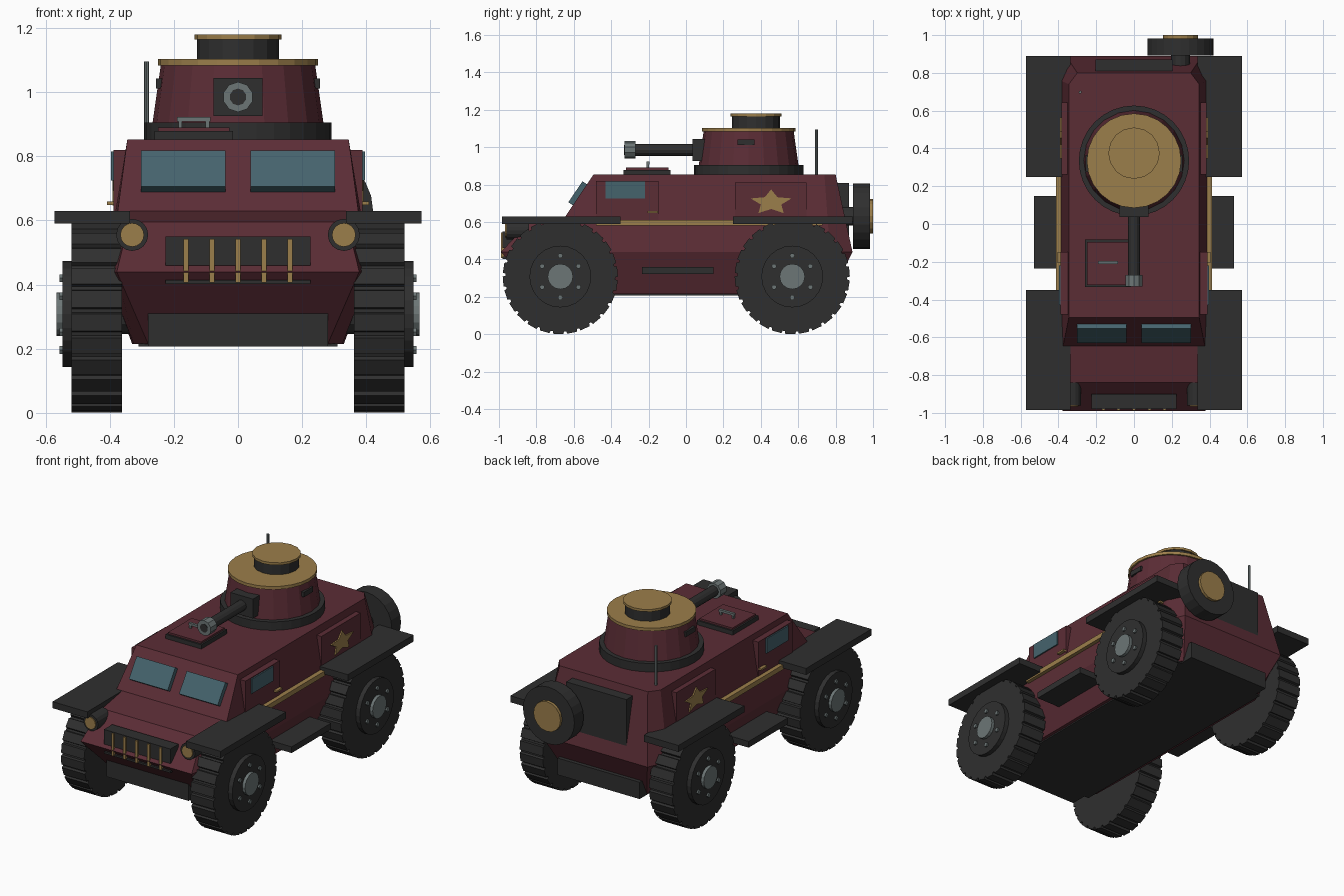
import bpy, bmesh, math
from mathutils import Matrix, Vector

if "Cube" in bpy.data.objects:
    bpy.data.objects.remove(bpy.data.objects["Cube"])


def material(name, rgb):
    m = bpy.data.materials.new(name)
    m.diffuse_color = (*rgb, 1)
    m.use_nodes = True
    m.node_tree.nodes["Principled BSDF"].inputs["Base Color"].default_value = m.diffuse_color
    return m


RED = material("maroon_paint", (0.105, 0.026, 0.036))
DARK = material("dark_rubber", (0.028, 0.028, 0.028))
GOLD = material("brass_gold", (0.33, 0.21, 0.07))
GLASS = material("teal_glass", (0.06, 0.125, 0.152))
STEEL = material("grey_steel", (0.15, 0.18, 0.18))


def finish(bm, name, mat):
    bmesh.ops.recalc_face_normals(bm, faces=bm.faces[:])
    me = bpy.data.meshes.new(name)
    bm.to_mesh(me)
    bm.free()
    me.materials.append(mat)
    ob = bpy.data.objects.new(name, me)
    bpy.context.collection.objects.link(ob)
    return ob


def box(name, x, y, z, mat, rot_x=0.0):
    """Box from (min, max) ranges, optionally tilted about its own x axis."""
    bm = bmesh.new()
    bmesh.ops.create_cube(bm, size=1)
    size = [r[1] - r[0] for r in (x, y, z)]
    mid = [(r[1] + r[0]) / 2 for r in (x, y, z)]
    bm.transform(Matrix.Translation(mid) @ Matrix.Rotation(rot_x, 4, 'X')
                 @ Matrix.Diagonal((*size, 1)))
    return finish(bm, name, mat)


def cyl(name, axis, a, b, c1, c2, r, mat, n=24, r2=None):
    """Cylinder from a to b along an axis; c1, c2 are the other two coordinates."""
    bm = bmesh.new()
    bmesh.ops.create_cone(bm, cap_ends=True, segments=n, radius1=r,
                          radius2=r if r2 is None else r2, depth=b - a)
    m = (a + b) / 2
    if axis == 'X':
        rot, pos = Matrix.Rotation(math.pi / 2, 4, 'Y'), (m, c1, c2)
    elif axis == 'Y':
        rot, pos = Matrix.Rotation(-math.pi / 2, 4, 'X'), (c1, m, c2)
    else:
        rot, pos = Matrix.Identity(4), (c1, c2, m)
    bm.transform(Matrix.Translation(pos) @ rot)
    return finish(bm, name, mat)


def prism_x(name, outline, x0, x1, mat):
    """Extrude a (y, z) outline along x."""
    bm = bmesh.new()
    f = bm.faces.new([bm.verts.new((x0, y, z)) for y, z in outline])
    ext = bmesh.ops.extrude_face_region(bm, geom=[f])
    bmesh.ops.translate(bm, vec=(x1 - x0, 0, 0),
                        verts=[v for v in ext["geom"] if isinstance(v, bmesh.types.BMVert)])
    return finish(bm, name, mat)


def span(s, a, b):
    return tuple(sorted((s * a, s * b)))


# Hull: stations front to back, each with bottom, waist and top point
stations = [
    [(.28, -.80, .215), (.378, -.99, .44), (.34, -.84, .595)],
    [(.325, -.72, .215), (.414, -.80, .44), (.375, -.645, .63)],
    [(.33, -.50, .215), (.414, -.50, .44), (.345, -.495, .853)],
    [(.33, .70, .215), (.414, .77, .44), (.345, .74, .853)],
    [(.28, .78, .215), (.36, .89, .44), (.30, .80, .853)],
]
bm = bmesh.new()
rings = []
for st in stations:
    pts = st + [(-x, y, z) for x, y, z in reversed(st)]
    rings.append([bm.verts.new(p) for p in pts])
for a, b in zip(rings, rings[1:]):
    for i in range(6):
        j = (i + 1) % 6
        bm.faces.new((a[i], a[j], b[j], b[i]))
for r in (rings[0], rings[-1]):
    bm.faces.new((r[0], r[1], r[4], r[5]))
    bm.faces.new((r[1], r[2], r[3], r[4]))
finish(bm, "hull", RED)

# Underside and bumpers
box("belly_plate", (-.31, .31), (-.78, .76), (.207, .217), DARK)
box("front_bumper", (-.28, .28), (-.88, -.74), (.207, .31), DARK)
box("rear_bumper", (-.28, .28), (.72, .85), (.207, .31), DARK)

# Grille with brass bars
box("grille", (-.226, .226), (-.98, -.90), (.46, .55), DARK)
box("grille_sill", (-.226, .226), (-.98, -.93), (.402, .414), DARK)
for i in range(5):
    x = (i - 2) * .0813
    box("grille_bar", (x - .008, x + .008), (-.988, -.95), (.407, .543), GOLD)

# Windscreens lying on the sloped front
tilt = -math.atan2(.15, .223)
for s in (-1, 1):
    box("windscreen", span(s, .039, .302), (-.594, -.562), (.685, .82), GLASS, tilt)

# Parts mirrored left and right
for s in (-1, 1):
    box("front_fender", span(s, .336, .572), (-.985, -.35), (.59, .63), DARK)
    box("rear_fender", span(s, .336, .572), (.25, .89), (.59, .63), DARK)
    box("running_board", span(s, .34, .53), (-.235, .148), (.322, .36), DARK)
    box("side_trim", span(s, .36, .414), (-.48, .73), (.58, .61), GOLD)
    box("front_door", span(s, .34, .388), (-.48, -.148), (.60, .82), RED)
    box("side_window", span(s, .38, .396), (-.43, -.22), (.725, .815), GLASS)
    box("door_handle", span(s, .38, .408), (-.205, -.15), (.648, .659), GOLD)
    box("rear_panel", span(s, .34, .384), (.262, .643), (.60, .81), RED)
    star = []
    for k in range(10):
        r = 1 if k % 2 == 0 else .5
        t = math.pi / 2 + k * math.pi / 5
        star.append((.455 + .115 * r * math.cos(t), .704 + .07 * r * math.sin(t)))
    prism_x("side_star", star, s * .383, s * .392, GOLD)
    cyl("headlight", 'Y', -.96, -.84, s * .33, .555, .05, DARK, 16)
    cyl("headlight_lens", 'Y', -.967, -.95, s * .33, .555, .037, GOLD, 16)


def wheel(s, cy, cz=.308):
    # Tyre outline with raised tread lugs
    n, outline = 26, []
    for k in range(n):
        for frac, r in ((0, .308), (.72, .308), (.78, .294), (.94, .294)):
            t = (k + frac) * 2 * math.pi / n
            outline.append((cy + r * math.cos(t), cz + r * math.sin(t)))
    prism_x("tyre", outline, s * .362, s * .519, DARK)
    cyl("wheel_disc", 'X', *span(s, .50, .547), cy, cz, .165, DARK, 24)
    cyl("wheel_hub", 'X', *span(s, .53, .566), cy, cz, .068, STEEL, 16)
    for k in range(6):
        t = math.pi / 2 + k * math.pi / 3
        cyl("wheel_bolt", 'X', *span(s, .54, .557), cy + .112 * math.cos(t),
            cz + .112 * math.sin(t), .014, STEEL, 6)


for cy in (-.672, .568):
    cyl("axle", 'X', -.40, .40, cy, .308, .062, DARK, 12)
    for s in (-1, 1):
        wheel(s, cy)

# Turret
TY = .335
cyl("turret_ring", 'Z', .845, .905, 0, TY, .292, DARK, 32)
cyl("turret_body", 'Z', .90, 1.09, 0, TY, .267, RED, 20, .24)
cyl("turret_lid", 'Z', 1.084, 1.103, 0, TY, .25, GOLD, 24)
cyl("cupola", 'Z', 1.10, 1.167, 0, .375, .128, DARK, 16)
cyl("cupola_lid", 'Z', 1.165, 1.18, 0, .375, .136, GOLD, 16)
for s in (-1, 1):
    box("vision_slit", span(s, .22, .256), (.275, .365), (1.012, 1.042), DARK)

# Gun
box("gun_mantlet", (-.077, .077), (.036, .16), (.925, 1.044), DARK)
cyl("gun_barrel", 'Y', -.30, .06, 0, .985, .032, DARK, 12)
cyl("gun_muzzle", 'Y', -.33, -.27, 0, .985, .047, STEEL, 10)
cyl("gun_bore", 'Y', -.332, -.31, 0, .985, .026, DARK, 10)

# Roof hatch and antenna
box("hatch_base", (-.26, -.016), (-.333, -.083), (.845, .879), DARK)
box("hatch_lid", (-.25, -.026), (-.322, -.094), (.875, .89), RED)
box("hatch_handle", (-.19, -.085), (-.212, -.196), (.908, .922), STEEL)
for x in (-.18, -.095):
    box("handle_post", (x - .006, x + .006), (-.21, -.198), (.885, .912), STEEL)
cyl("antenna", 'Z', .84, 1.095, -.285, .698, .008, STEEL, 8)

# Rear door and spare wheel
box("rear_door", (-.205, .205), (.80, .872), (.47, .807), DARK)
cyl("spare_wheel", 'Y', .893, .983, .246, .631, .175, DARK, 24)
cyl("spare_mount", 'Y', .82, .90, .246, .631, .05, DARK, 12)
cyl("spare_hub", 'Y', .97, 1.0, .246, .631, .092, GOLD, 16)
